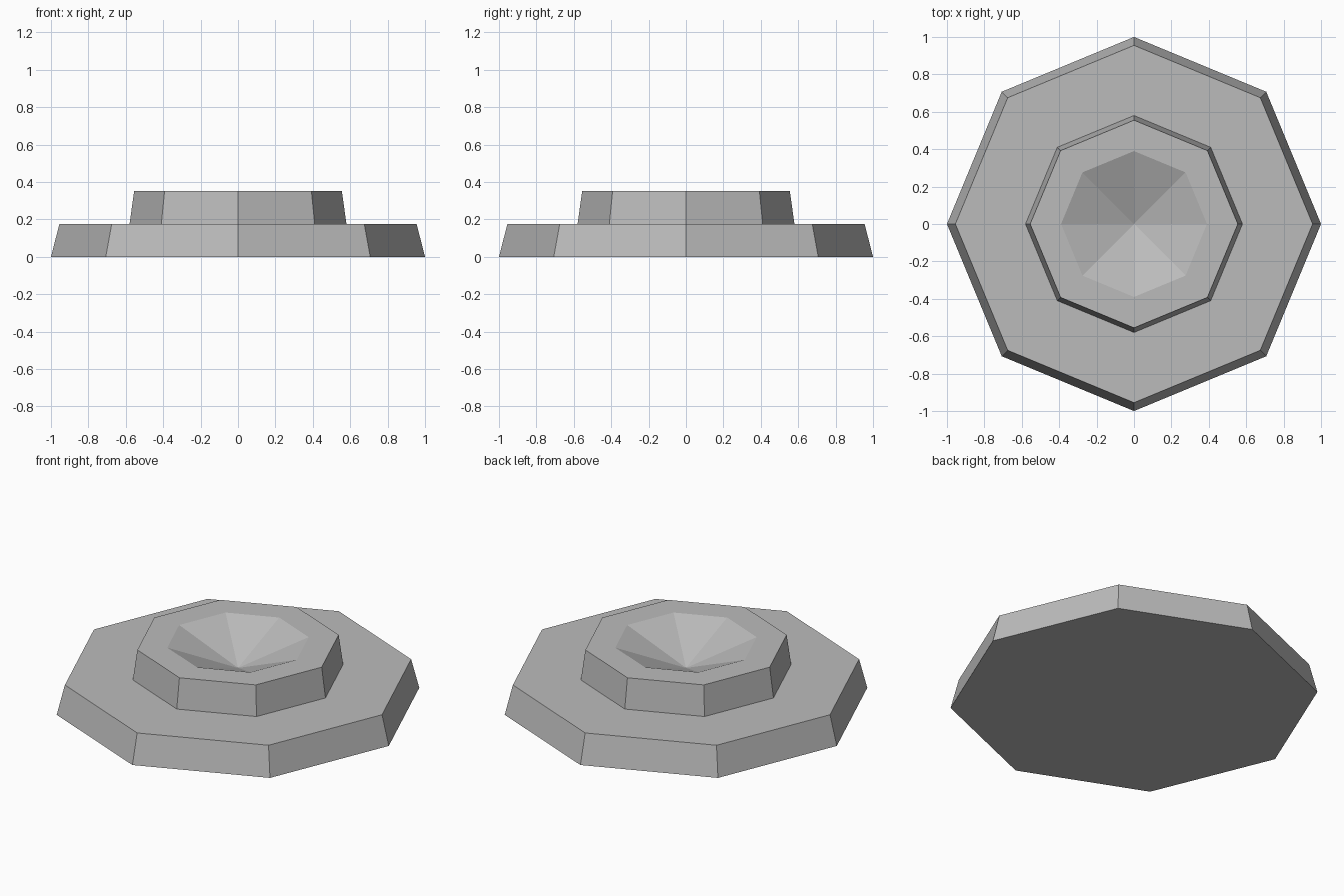
import bpy
import bmesh
from math import cos, sin, pi

SIDES = 8

if "Cube" in bpy.data.objects:
    bpy.data.objects.remove(bpy.data.objects["Cube"], do_unlink=True)

stone = bpy.data.materials.new("grey_stone")
stone.use_nodes = True
grey = (0.50, 0.50, 0.50, 1)
stone.diffuse_color = grey
stone.node_tree.nodes["Principled BSDF"].inputs["Base Color"].default_value = grey


def turned_part(name, profile):
    """Turn (radius, height) points into an eight-sided solid; radius 0 is a tip."""
    bm = bmesh.new()
    rings = []
    for r, z in profile:
        count = SIDES if r else 1
        rings.append([bm.verts.new((r * cos(2 * pi * i / SIDES),
                                    r * sin(2 * pi * i / SIDES), z))
                      for i in range(count)])
    for low, high in zip(rings, rings[1:]):
        for i in range(SIDES):
            j = (i + 1) % SIDES
            if len(high) == 1:
                bm.faces.new((low[i], low[j], high[0]))
            else:
                bm.faces.new((low[i], low[j], high[j], high[i]))
    # Flat caps on open ends
    bm.faces.new(rings[0][::-1])
    if len(rings[-1]) > 1:
        bm.faces.new(rings[-1])
    bmesh.ops.recalc_face_normals(bm, faces=bm.faces)
    mesh = bpy.data.meshes.new(name)
    bm.to_mesh(mesh)
    bm.free()
    mesh.materials.append(stone)
    obj = bpy.data.objects.new(name, mesh)
    bpy.context.collection.objects.link(obj)
    return obj


# Wide lower step with sloping sides
turned_part("lower_step", [(1, 0), (0.955, 0.175)])

# Smaller upper step with a shallow faceted bowl sunk into its top
turned_part("upper_step", [(0.58, 0.175), (0.555, 0.353), (0.39, 0.353), (0, 0.2)])
